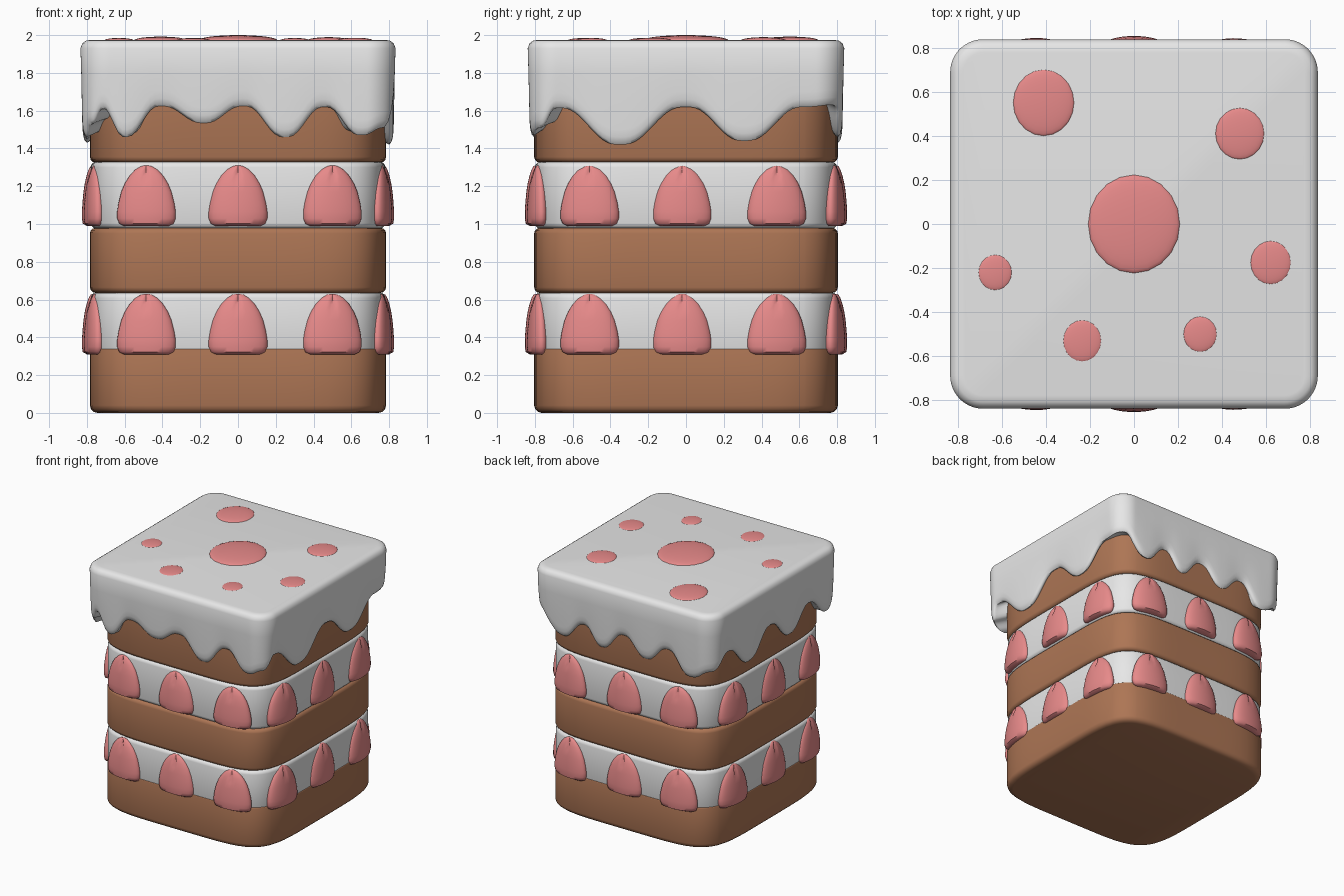
import bpy, bmesh, math
from mathutils import Matrix

if "Cube" in bpy.data.objects:
    bpy.data.objects.remove(bpy.data.objects["Cube"])


def material(name, rgb):
    m = bpy.data.materials.new(name)
    m.diffuse_color = (*rgb, 1)
    m.use_nodes = True
    m.node_tree.nodes["Principled BSDF"].inputs["Base Color"].default_value = m.diffuse_color
    return m


SPONGE = material("sponge brown", (0.42, 0.18, 0.09))
CREAM = material("cream white", (0.8, 0.8, 0.8))
BERRY = material("berry pink", (0.82, 0.26, 0.26))
POWER = 5.4  # squareness of the bowed cake outline


def finish(name, bm, mat, angle=40):
    bmesh.ops.recalc_face_normals(bm, faces=bm.faces[:])
    me = bpy.data.meshes.new(name)
    bm.to_mesh(me)
    bm.free()
    me.materials.append(mat)
    ob = bpy.data.objects.new(name, me)
    bpy.context.collection.objects.link(ob)
    bpy.ops.object.select_all(action='DESELECT')
    ob.select_set(True)
    bpy.context.view_layer.objects.active = ob
    bpy.ops.object.shade_smooth_by_angle(angle=math.radians(angle))
    return ob


def outline(hx, hy, r, arc=14, side=56):
    """Rounded rectangle, counter-clockwise, each straight side split up."""
    pts = []
    for k, (sx, sy) in enumerate([(1, -1), (1, 1), (-1, 1), (-1, -1)]):
        for i in range(arc + 1):
            a = math.radians(-90 + 90 * k + 90 * i / arc)
            pts.append((sx * (hx - r) + r * math.cos(a), sy * (hy - r) + r * math.sin(a)))
        nx, ny = [(1, 1), (-1, 1), (-1, -1), (1, -1)][k]
        a = math.radians(90 * k)
        end = (nx * (hx - r) + r * math.cos(a), ny * (hy - r) + r * math.sin(a))
        start = pts[-1]
        for i in range(1, side):
            t = i / side
            pts.append((start[0] + (end[0] - start[0]) * t, start[1] + (end[1] - start[1]) * t))
    return pts


def bowed(hx, hy, side=16):
    """Cake outline: square with bowed sides and broad corners."""
    pts = []
    for x, y in outline(hx, hy, 0.14, 14, side):
        s = ((abs(x) / hx) ** POWER + (abs(y) / hy) ** POWER) ** (-1 / POWER)
        pts.append((x * s, y * s))
    return pts


def loft(bm, rings, cap_end=True):
    loops = [[bm.verts.new(p) for p in ring] for ring in rings]
    n = len(loops[0])
    for a, b in zip(loops, loops[1:]):
        for i in range(n):
            bm.faces.new((a[i], a[(i + 1) % n], b[(i + 1) % n], b[i]))
    bm.faces.new(loops[0])
    if cap_end:
        bm.faces.new(loops[-1])


# Cake and cream layers: soft-edged slabs
def slab(name, z0, z1, hx, hy, mat, low=0.03, high=0.03):
    turns = [math.radians(a) for a in (0, 30, 60, 90)]
    levels = [(low * (1 - math.sin(t)), z0 + low * (1 - math.cos(t))) for t in turns]
    levels += [(high * (1 - math.sin(t)), z1 - high * (1 - math.cos(t))) for t in reversed(turns)]
    bm = bmesh.new()
    loft(bm, [[(x, y, z) for x, y in bowed(hx - i, hy - i)] for i, z in levels])
    finish(name, bm, mat, 60)


slab("bottom_sponge", 0.0, 0.34, 0.784, 0.804, SPONGE, 0.04, 0.006)
slab("lower_cream", 0.33, 0.638, 0.78, 0.80, CREAM, 0.006, 0.03)
slab("middle_sponge", 0.635, 0.98, 0.784, 0.804, SPONGE)
slab("upper_cream", 0.975, 1.33, 0.78, 0.80, CREAM)
slab("top_sponge", 1.325, 1.90, 0.784, 0.804, SPONGE)

# Icing drip heights along each side: (position, height of the lower edge)
FRONT = [(-0.8, 1.53), (-0.72, 1.61), (-0.6, 1.46), (-0.41, 1.625), (-0.18, 1.535),
         (0.03, 1.625), (0.25, 1.46), (0.46, 1.62), (0.65, 1.47), (0.8, 1.51)]
RIGHT = [(-0.8, 1.51), (-0.68, 1.615), (-0.35, 1.42), (0.0, 1.62), (0.31, 1.44),
         (0.63, 1.62), (0.8, 1.63)]
BACK = [(-0.8, 1.5), (-0.6, 1.43), (-0.4, 1.6), (-0.2, 1.47), (0.0, 1.61),
        (0.2, 1.46), (0.36, 1.6), (0.55, 1.46), (0.8, 1.63)]
LEFT = [(-0.8, 1.53), (-0.68, 1.46), (-0.45, 1.61), (-0.2, 1.45), (0.05, 1.62),
        (0.33, 1.43), (0.6, 1.61), (0.8, 1.5)]


def drip(x, y):
    if abs(y) >= abs(x):
        keys, u = (FRONT if y < 0 else BACK), x
    else:
        keys, u = (RIGHT if x > 0 else LEFT), y
    u = max(-0.8, min(0.8, u))
    for (a, za), (b, zb) in zip(keys, keys[1:]):
        if u <= b:
            t = (u - a) / (b - a)
            t = t ** 3 * (t * (6 * t - 15) + 10)
            return za + (zb - za) * t
    return keys[-1][1]


# Icing: rounded lid whose wall ends in a rounded wavy edge
bm = bmesh.new()
HX, HY, R = 0.834, 0.838, 0.15
edge = [drip(x, y) for x, y in outline(HX, HY, R)]
rings = []
for inset, z in [(0.06, 1.975), (0.03, 1.971), (0.01, 1.957), (0.0, 1.93), (0.004, 1.8)]:
    rings.append([(x, y, z) for x, y in outline(HX - inset, HY - inset, R - inset)])
for inset, dz in [(0.01, 0.08), (0.014, 0.04), (0.021, 0.015), (0.033, 0.0), (0.046, 0.006)]:
    pts = outline(HX - inset, HY - inset, R - inset)
    rings.append([(x, y, e + dz) for (x, y), e in zip(pts, edge)])
rings.append([(x, y, e + 0.035) for (x, y), e in zip(bowed(0.765, 0.785, 56), edge)])
loft(bm, rings, cap_end=False)
finish("icing", bm, CREAM, 70)

# Strawberry halves set in the cream, with a small groove near the tip
PROFILE = [(0.12, 0.0), (0.145, 0.012), (0.156, 0.04), (0.156, 0.075), (0.149, 0.12),
           (0.134, 0.18), (0.115, 0.225), (0.09, 0.265), (0.06, 0.297), (0.03, 0.315), (0.008, 0.32)]


def strawberry(name, x, y, z, turn):
    bm = bmesh.new()
    n = 32
    rings = []
    for r, h in PROFILE:
        ring = []
        for i in range(n):
            a = math.tau * i / n - math.pi / 2
            d = 0.36 * r * math.sin(a) * (0.7 if h < 0.01 else 1)
            if i == 0 and 0.24 < h < 0.31:
                d *= 0.45
            ring.append((r * math.cos(a), d, h))
        rings.append(ring)
    loft(bm, rings)
    bm.transform(Matrix.Translation((x, y, z)) @ Matrix.Rotation(turn, 4, 'Z'))
    finish(name, bm, BERRY, 50)


def bow(u, along, across):
    """Distance of the cake wall from the centre, and its tilt, at u."""
    t = abs(u) / along
    w = across * (1 - t ** POWER) ** (1 / POWER)
    return w, math.copysign(math.atan(t ** (POWER - 1)), u)


for row, z in (("lower", 0.31), ("upper", 0.99)):
    for i, u in enumerate((-0.485, 0.0, 0.5)):
        w, tilt = bow(u, 0.78, 0.797)
        strawberry(f"{row}_front_berry_{i}", u, -w, z, tilt)
        strawberry(f"{row}_back_berry_{i}", u, w, z, math.pi - tilt)
    for i, u in enumerate((-0.51, -0.02, 0.48)):
        w, tilt = bow(u, 0.80, 0.77)
        strawberry(f"{row}_right_berry_{i}", w, u, z, math.pi / 2 + tilt)
        strawberry(f"{row}_left_berry_{i}", -w, u, z, -math.pi / 2 - tilt)

# Shallow berry domes on top of the icing
DOMES = [(0, 0, 0.21, 0.225, 2.0), (-0.41, 0.55, 0.14, 0.152, 1.992), (0.48, 0.41, 0.112, 0.118, 1.989),
         (0.62, -0.175, 0.093, 0.1, 1.986), (0.3, -0.5, 0.077, 0.082, 1.985),
         (-0.235, -0.53, 0.088, 0.096, 1.985), (-0.63, -0.22, 0.077, 0.082, 1.985)]
for i, (x, y, rx, ry, top) in enumerate(DOMES):
    bm = bmesh.new()
    bmesh.ops.create_uvsphere(bm, u_segments=20, v_segments=16, radius=1)
    bm.transform(Matrix.Translation((x, y, 1.972)) @ Matrix.Diagonal((rx, ry, top - 1.972, 1)))
    finish(f"top_berry_{i}", bm, BERRY, 180)
